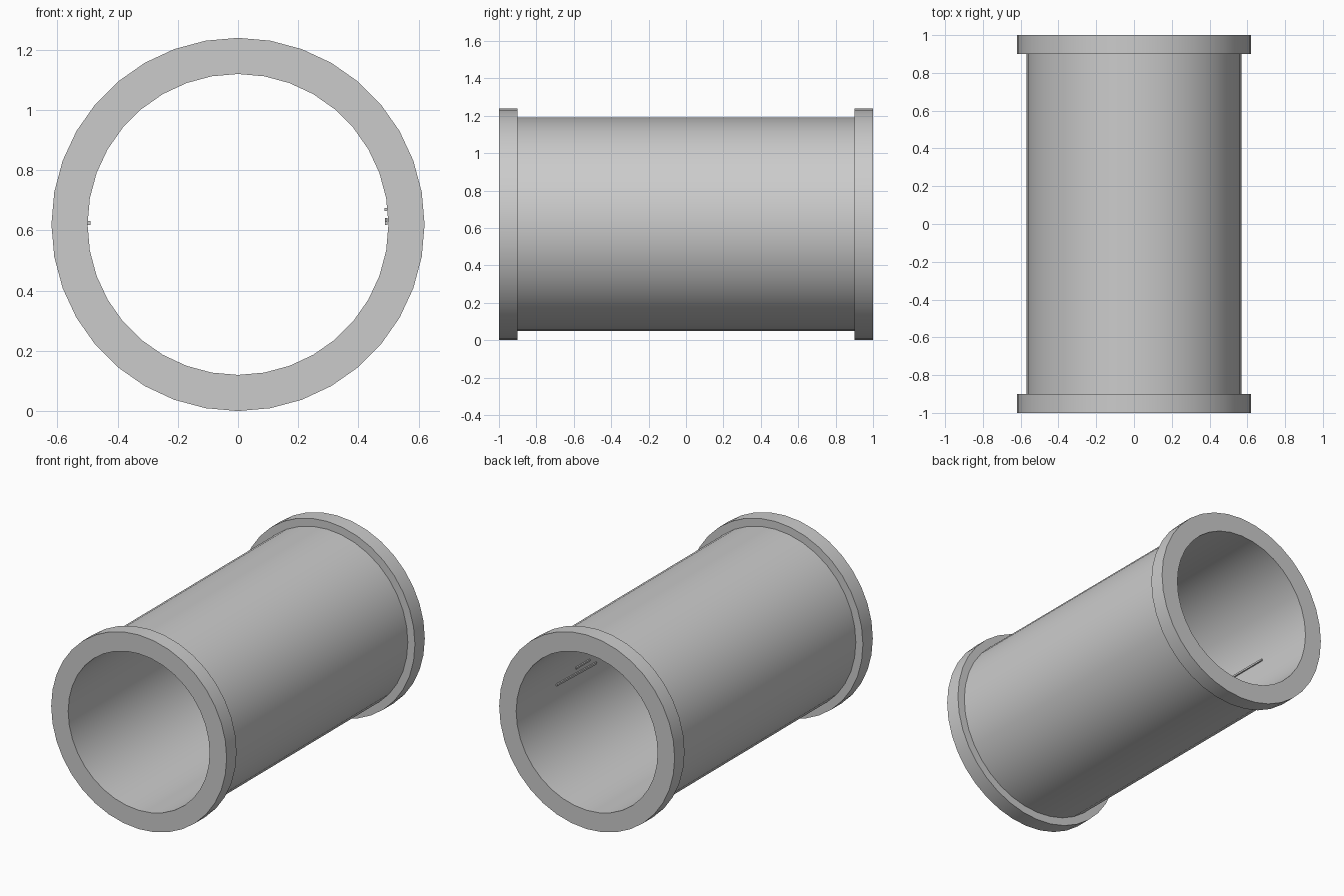
import bpy, bmesh, math
from mathutils import Vector

cube = bpy.data.objects.get("Cube")
if cube:
    bpy.data.objects.remove(cube, do_unlink=True)

BORE, WALL, FLANGE = 0.50, 0.57, 0.62   # radii
END, COLLAR = 1.0, 0.90                 # flange faces along y
SIDES = 36

grey = bpy.data.materials.new("light grey")
grey.use_nodes = True
colour = (0.6, 0.6, 0.6, 1)
grey.diffuse_color = colour
grey.node_tree.nodes["Principled BSDF"].inputs["Base Color"].default_value = colour


def add_object(name, bm):
    bmesh.ops.recalc_face_normals(bm, faces=bm.faces)
    mesh = bpy.data.meshes.new(name)
    bm.to_mesh(mesh)
    bm.free()
    mesh.materials.append(grey)
    obj = bpy.data.objects.new(name, mesh)
    bpy.context.collection.objects.link(obj)
    return obj


# Flanged pipe: one closed profile revolved about the y axis
half = [(BORE, END), (FLANGE, END), (FLANGE, COLLAR), (WALL, COLLAR)]
profile = half + [(r, -y) for r, y in reversed(half)]
bm = bmesh.new()
verts = [bm.verts.new((r, y, 0)) for r, y in profile]
edges = [bm.edges.new((a, b)) for a, b in zip(verts, verts[1:] + verts[:1])]
bmesh.ops.spin(bm, geom=verts + edges, cent=(0, 0, 0), axis=(0, 1, 0),
               angle=math.tau, steps=SIDES, use_merge=True)
bmesh.ops.remove_doubles(bm, verts=bm.verts, dist=0.0001)
pipe = add_object("flanged_pipe", bm)
pipe.location.z = FLANGE

bpy.ops.object.select_all(action='DESELECT')
pipe.select_set(True)
bpy.context.view_layer.objects.active = pipe
bpy.ops.object.shade_smooth_by_angle(angle=math.radians(30))


# Thin slivers standing proud of the bore
def sliver(name, x, y, z, length, height, tilt=0):
    bm = bmesh.new()
    bmesh.ops.create_cube(bm, size=1)
    bmesh.ops.scale(bm, vec=Vector((0.009, length, height)), verts=bm.verts)
    obj = add_object(name, bm)
    obj.location = (x, y, z)
    obj.rotation_euler.x = tilt


sliver("left_long_sliver", 0.493, 0.4, 0.63, 0.4, 0.012, 0.03)
sliver("left_short_sliver", 0.491, 0.34, 0.67, 0.14, 0.01)
sliver("right_sliver", -0.495, 0.4, 0.625, 0.4, 0.012)
